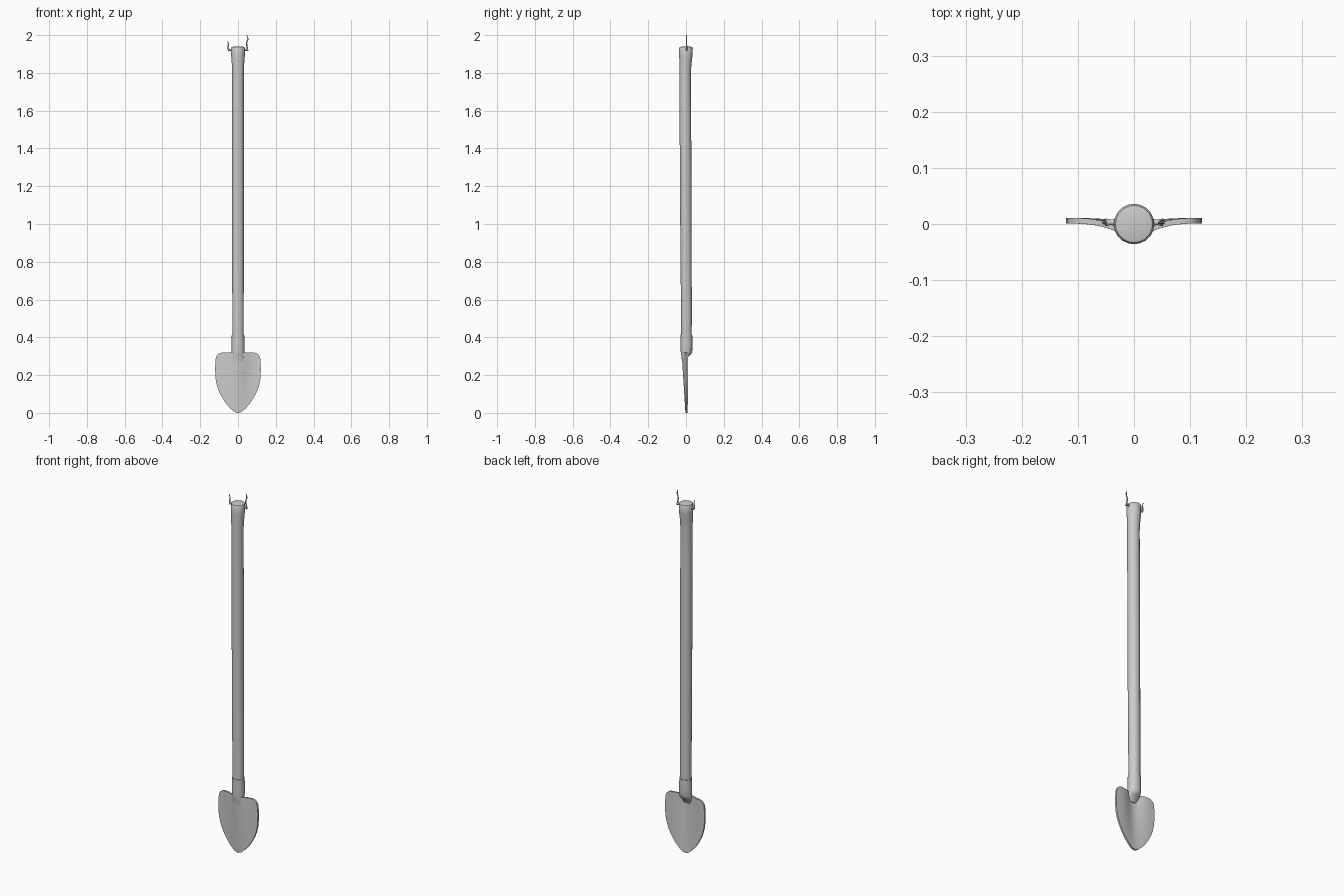
import bpy, bmesh, math

if "Cube" in bpy.data.objects:
    bpy.data.objects.remove(bpy.data.objects["Cube"])


def finish(name, bm, angle=40):
    bmesh.ops.recalc_face_normals(bm, faces=bm.faces)
    me = bpy.data.meshes.new(name)
    bm.to_mesh(me)
    bm.free()
    ob = bpy.data.objects.new(name, me)
    bpy.context.collection.objects.link(ob)
    bpy.ops.object.select_all(action='DESELECT')
    bpy.context.view_layer.objects.active = ob
    ob.select_set(True)
    bpy.ops.object.shade_smooth_by_angle(angle=math.radians(angle))
    return ob


def loft(name, sections, sides=20):
    """Closed vertical loft; each section is (z, x radius, front y, back y)."""
    bm = bmesh.new()
    rings = []
    for z, rx, y0, y1 in sections:
        ring = []
        for i in range(sides):
            a = 2 * math.pi * i / sides
            ring.append(bm.verts.new((rx * math.cos(a),
                        (y0 + y1) / 2 + (y1 - y0) / 2 * math.sin(a), z)))
        rings.append(ring)
    for a, b in zip(rings, rings[1:]):
        for i in range(sides):
            j = (i + 1) % sides
            bm.faces.new((a[i], a[j], b[j], b[i]))
    bm.faces.new(rings[0])
    bm.faces.new(rings[-1])
    return finish(name, bm)


def tube(name, points):
    """Smooth tapering wire through (x, z, radius) points."""
    cu = bpy.data.curves.new(name, 'CURVE')
    cu.dimensions = '3D'
    cu.bevel_depth = 1.0
    cu.bevel_resolution = 2
    cu.use_fill_caps = True
    sp = cu.splines.new('BEZIER')
    sp.resolution_u = 5
    sp.bezier_points.add(len(points) - 1)
    for bp, (x, z, r) in zip(sp.bezier_points, points):
        bp.co = (x, 0.003, z)
        bp.radius = r
        bp.handle_left_type = bp.handle_right_type = 'AUTO'
    ob = bpy.data.objects.new(name, cu)
    bpy.context.collection.objects.link(ob)
    return ob


# Long wooden shaft, slightly bowed, flared grip and domed end
loft("shaft", [
    (0.36, 0.030, -0.025, 0.029), (0.50, 0.030, -0.026, 0.031),
    (0.80, 0.031, -0.029, 0.030), (1.20, 0.031, -0.032, 0.029),
    (1.60, 0.031, -0.034, 0.027), (1.80, 0.031, -0.035, 0.026),
    (1.85, 0.033, -0.035, 0.029), (1.89, 0.036, -0.036, 0.034),
    (1.932, 0.036, -0.036, 0.036), (1.937, 0.033, -0.033, 0.033),
    (1.940, 0.020, -0.020, 0.020)])

# Metal socket flattening into the blade
loft("socket", [
    (0.415, 0.033, -0.028, 0.033), (0.36, 0.034, -0.028, 0.034),
    (0.325, 0.034, -0.028, 0.033), (0.312, 0.033, -0.027, 0.028),
    (0.302, 0.032, -0.025, 0.018), (0.292, 0.030, -0.023, 0.004),
    (0.270, 0.022, -0.021, -0.006)])

# Pointed blade with a raised ridge in front and a hollow behind
outline = [(0.0, 0.006), (0.008, 0.023), (0.025, 0.042), (0.05, 0.064),
           (0.08, 0.083), (0.11, 0.099), (0.14, 0.110), (0.17, 0.117),
           (0.20, 0.120), (0.24, 0.121), (0.28, 0.119), (0.297, 0.116),
           (0.309, 0.108), (0.316, 0.098), (0.319, 0.085)]
cols, thick = 20, 0.010
bm = bmesh.new()
layers = []
for off in (0, thick):
    grid = []
    for z, w in outline:
        row = []
        for c in range(cols + 1):
            x = w * (2 * c / cols - 1)
            depth = 0.004 + 0.017 * min(1, z / 0.27)
            y = 0.001 - depth * math.exp(-(x / 0.05) ** 2) + off
            row.append(bm.verts.new((x, y, z)))
        grid.append(row)
    for a, b in zip(grid, grid[1:]):
        for c in range(cols):
            bm.faces.new((a[c], a[c + 1], b[c + 1], b[c]))
    layers.append(grid)


def rim(g):
    return (g[0] + [r[-1] for r in g[1:]] + g[-1][-2::-1]
            + [r[0] for r in g[-2:0:-1]])


f, k = rim(layers[0]), rim(layers[1])
for i in range(len(f)):
    j = (i + 1) % len(f)
    bm.faces.new((f[i], f[j], k[j], k[i]))
finish("blade", bm, 50)

# Small end pegs with loose strap ends rising from them
for side, name in ((-1, "left"), (1, "right")):
    tube(name + "_peg", [(side * 0.030, 1.922, 0.006), (side * 0.042, 1.922, 0.005),
                         (side * 0.052, 1.922, 0.007)])
tube("left_strap", [(-0.047, 1.916, 0.005), (-0.053, 1.930, 0.004),
                    (-0.051, 1.950, 0.003), (-0.055, 1.968, 0.0015)])
tube("right_strap", [(0.050, 1.916, 0.005), (0.048, 1.935, 0.004),
                     (0.046, 1.960, 0.003), (0.052, 1.980, 0.003),
                     (0.047, 2.0, 0.0015)])
